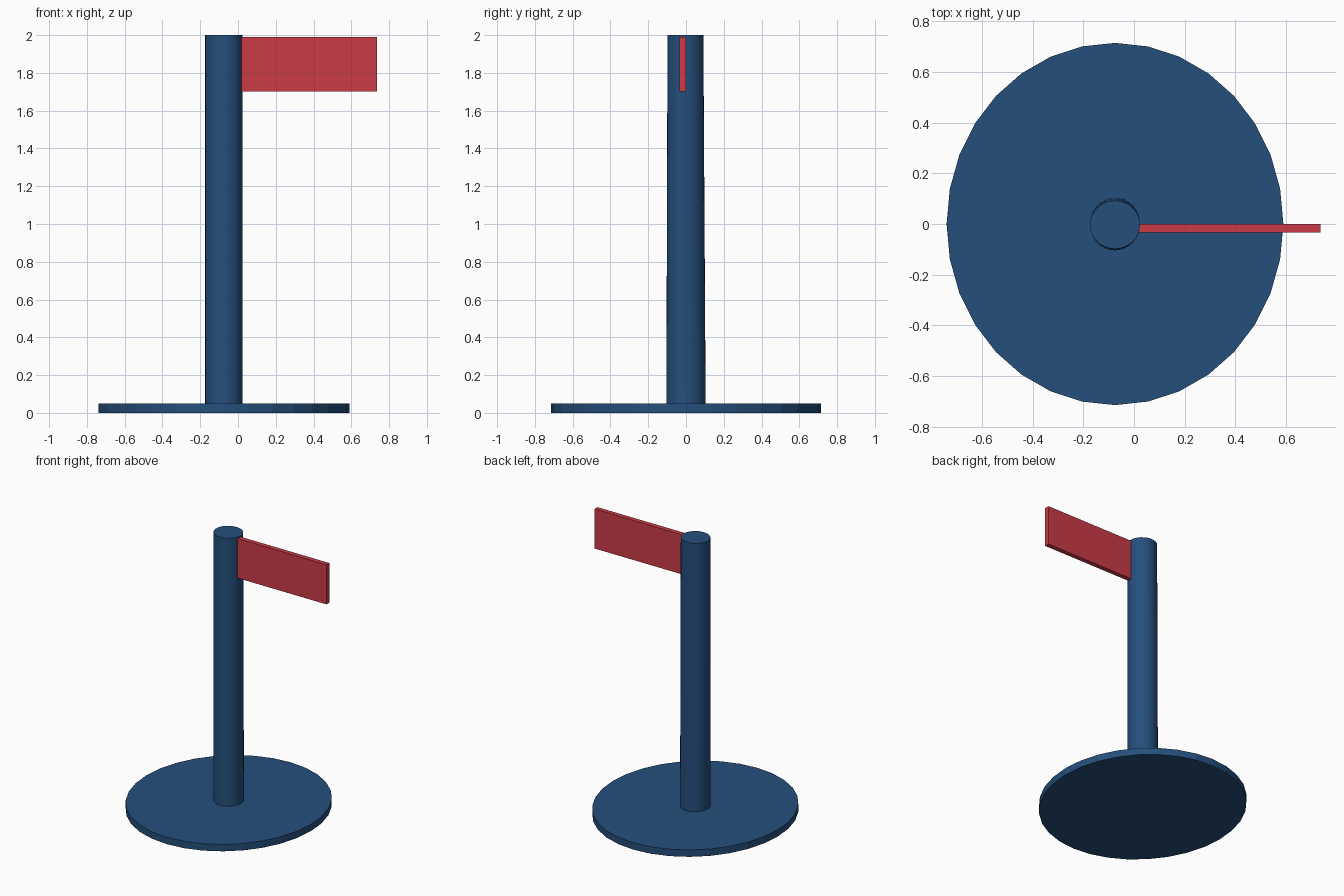
import bpy, bmesh, math

if "Cube" in bpy.data.objects:
    bpy.data.objects.remove(bpy.data.objects["Cube"])

def material(name, rgb):
    m = bpy.data.materials.new(name)
    m.diffuse_color = (*rgb, 1)
    m.use_nodes = True
    m.node_tree.nodes["Principled BSDF"].inputs["Base Color"].default_value = m.diffuse_color
    return m

blue = material("navy blue", (0.018, 0.078, 0.20))
red = material("flag red", (0.60, 0.044, 0.064))

def finish(name, bm, mat, smooth=False):
    bmesh.ops.recalc_face_normals(bm, faces=bm.faces)
    me = bpy.data.meshes.new(name)
    bm.to_mesh(me)
    bm.free()
    me.materials.append(mat)
    ob = bpy.data.objects.new(name, me)
    bpy.context.collection.objects.link(ob)
    if smooth:
        bpy.ops.object.select_all(action='DESELECT')
        ob.select_set(True)
        bpy.context.view_layer.objects.active = ob
        bpy.ops.object.shade_smooth_by_angle(angle=math.radians(30))
    return ob

def elliptic_column(name, rings, mat, cx=-0.075, n=32, smooth=False):
    """rings: two tuples of (z, x radius, y radius, y centre)"""
    bm = bmesh.new()
    loops = []
    for z, rx, ry, cy in rings:
        angles = [2 * math.pi * i / n for i in range(n)]
        loops.append([bm.verts.new((cx + rx * math.cos(a), cy + ry * math.sin(a), z))
                      for a in angles])
    low, high = loops
    for i in range(n):
        j = (i + 1) % n
        bm.faces.new((low[i], low[j], high[j], high[i]))
    bm.faces.new(low[::-1])
    bm.faces.new(high)
    return finish(name, bm, mat, smooth)

# Flat oval foot plate
elliptic_column("base", [(0, 0.664, 0.714, 0), (0.05, 0.664, 0.714, 0)], blue)

# Slightly tapered upright
elliptic_column("pole", [(0.045, 0.099, 0.104, 0), (2.0, 0.099, 0.095, -0.003)],
                blue, smooth=True)

# Flag plate
bm = bmesh.new()
bmesh.ops.create_cube(bm, size=1)
x0, x1, y0, y1, z0, z1 = 0.015, 0.736, -0.034, 0.0, 1.702, 1.99
for v in bm.verts:
    v.co = (x1 if v.co.x > 0 else x0, y1 if v.co.y > 0 else y0, z1 if v.co.z > 0 else z0)
finish("flag", bm, red)
